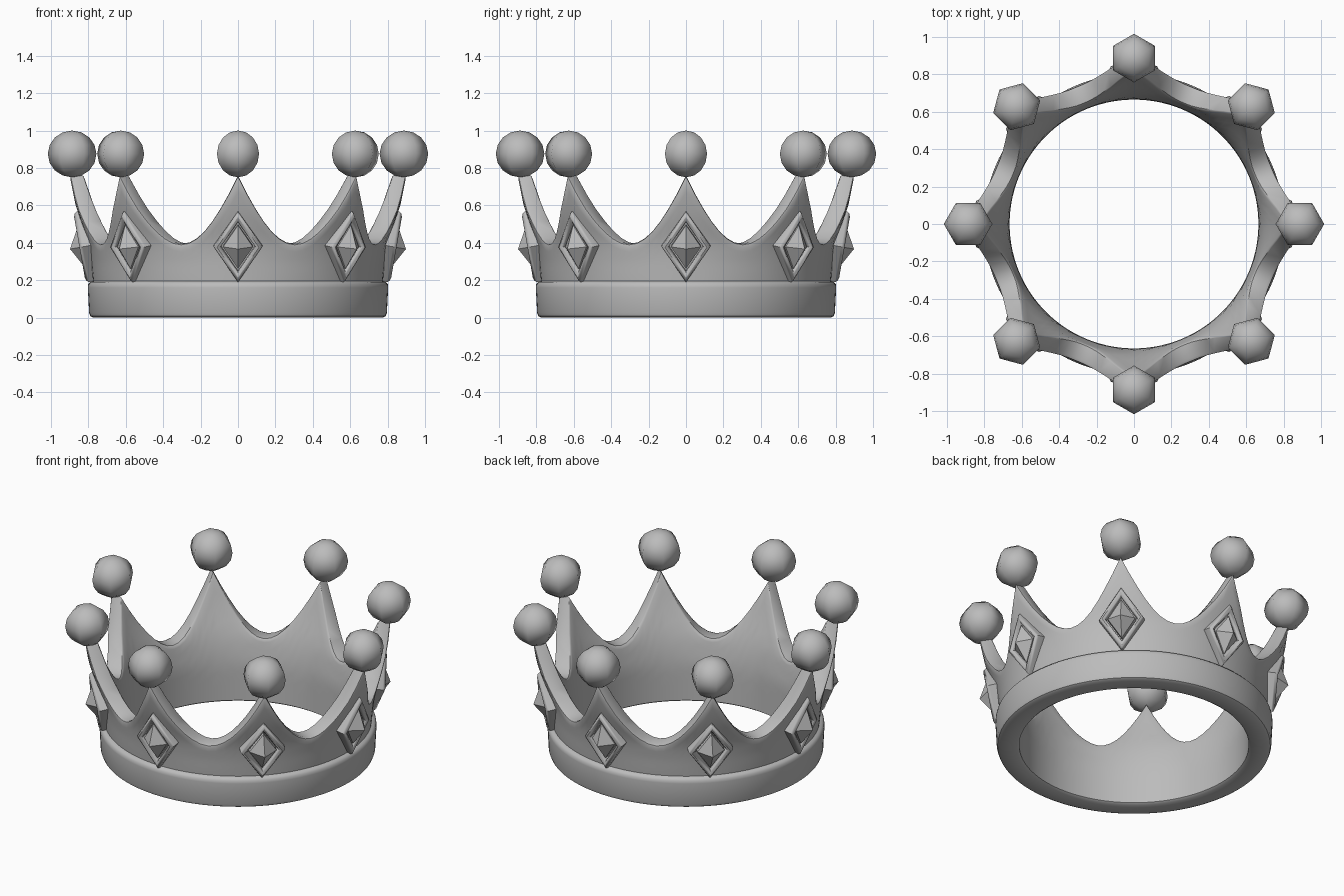
import bpy, bmesh, math
from mathutils import Matrix, Vector

if "Cube" in bpy.data.objects:
    bpy.data.objects.remove(bpy.data.objects["Cube"])

metal = bpy.data.materials.new("grey metal")
metal.diffuse_color = (0.5, 0.5, 0.5, 1)
metal.use_nodes = True
metal.node_tree.nodes["Principled BSDF"].inputs["Base Color"].default_value = metal.diffuse_color
POINTS = 8


def finish(bm, name, angle):
    bmesh.ops.recalc_face_normals(bm, faces=bm.faces)
    me = bpy.data.meshes.new(name)
    bm.to_mesh(me)
    bm.free()
    me.materials.append(metal)
    ob = bpy.data.objects.new(name, me)
    bpy.context.collection.objects.link(ob)
    bpy.ops.object.select_all(action='DESELECT')
    ob.select_set(True)
    bpy.context.view_layer.objects.active = ob
    bpy.ops.object.shade_smooth_by_angle(angle=math.radians(angle))
    return ob


def lerp(table, z):
    for (z0, r0), (z1, r1) in zip(table, table[1:]):
        if z <= z1:
            return r0 + (r1 - r0) * (z - z0) / (z1 - z0)
    return table[-1][1]


# Crown band: cross-section swept round, its top edge scalloped into eight points
OUTER = [(0.19, 0.775), (0.3, 0.785), (0.4, 0.80), (0.5, 0.835), (0.6, 0.868), (0.76, 0.90)]
INNER = [(0.0, 0.665), (0.25, 0.668), (0.4, 0.695), (0.5, 0.735), (0.6, 0.775), (0.76, 0.825)]
RIM = [(0.68, 0.0), (0.775, 0.0), (0.79, 0.008), (0.796, 0.025), (0.803, 0.16),
       (0.801, 0.178), (0.79, 0.19), (0.775, 0.195)]
STEP = 14
N = POINTS * STEP


def section(i):
    t = (i % STEP) / (STEP / 2)
    t = min(t, 2 - t)
    top = 0.395 + 0.365 * (1 - t) ** 2
    pts = list(RIM)
    for k in range(1, 9):
        z = 0.195 + (top - 0.02 - 0.195) * k / 8
        pts.append((lerp(OUTER, z), z))
    ro, ri = lerp(OUTER, top), lerp(INNER, top)
    pts += [(ro - 0.006, top - 0.006), (ro - 0.02, top), (ri + 0.006, top), (ri, top - 0.006)]
    for k in range(8, -1, -1):
        z = 0.01 + (top - 0.03) * k / 8
        pts.append((lerp(INNER, z), z))
    return pts


bm = bmesh.new()
cols = []
for i in range(N):
    a = 2 * math.pi * i / N
    cols.append([bm.verts.new((r * math.cos(a), r * math.sin(a), z)) for r, z in section(i)])
for i in range(N):
    c, d = cols[i], cols[(i + 1) % N]
    for j in range(len(c)):
        k = (j + 1) % len(c)
        bm.faces.new((c[j], d[j], d[k], c[k]))
finish(bm, "crown_band", 40)

# Diamond corners in a leaning plane (local x = outwards, y = sideways, z = up)
TILT = Matrix.Translation((0.822, 0, 0.38)) @ Matrix.Rotation(math.radians(10), 4, 'Y')


def diamond(w, h, depth):
    return [Vector(p) for p in ((depth, w, 0), (depth, 0, h), (depth, -w, 0), (depth, 0, -h))]


for n in range(POINTS):
    spin = Matrix.Rotation(2 * math.pi * n / POINTS, 4, 'Z')

    # Rounded diamond frame
    bm = bmesh.new()
    rings = []
    for w, h, d in ((0.131, 0.192, -0.04), (0.131, 0.192, 0.008), (0.124, 0.182, 0.021),
                    (0.112, 0.164, 0.026), (0.099, 0.145, 0.021), (0.092, 0.135, 0.008),
                    (0.092, 0.135, -0.04)):
        rings.append([bm.verts.new(spin @ TILT @ p) for p in diamond(w, h, d)])
    for a, b in zip(rings, rings[1:] + rings[:1]):
        for j in range(4):
            k = (j + 1) % 4
            bm.faces.new((a[j], a[k], b[k], b[j]))
    finish(bm, "diamond_frame_%d" % n, 50)

    # Pointed gem
    bm = bmesh.new()
    back = [bm.verts.new(spin @ TILT @ p) for p in diamond(0.08, 0.118, -0.05)]
    base = [bm.verts.new(spin @ TILT @ p) for p in diamond(0.08, 0.118, 0.012)]
    apex = bm.verts.new(spin @ TILT @ Vector((0.077, 0, 0)))
    for j in range(4):
        k = (j + 1) % 4
        bm.faces.new((base[j], base[k], apex))
        bm.faces.new((back[j], back[k], base[k], base[j]))
    bm.faces.new(back)
    finish(bm, "gem_%d" % n, 20)

    # Six-sided ball on the tip
    bm = bmesh.new()
    turn = Matrix.Translation((0.887, 0, 0.875)) @ Matrix.Rotation(math.pi / 2, 4, 'Z')
    bmesh.ops.create_uvsphere(bm, u_segments=6, v_segments=8, radius=0.13, matrix=spin @ turn)
    for v in bm.verts:
        v.co.z = 0.875 + (v.co.z - 0.875) * 0.125 / 0.13
    finish(bm, "ball_%d" % n, 80)
